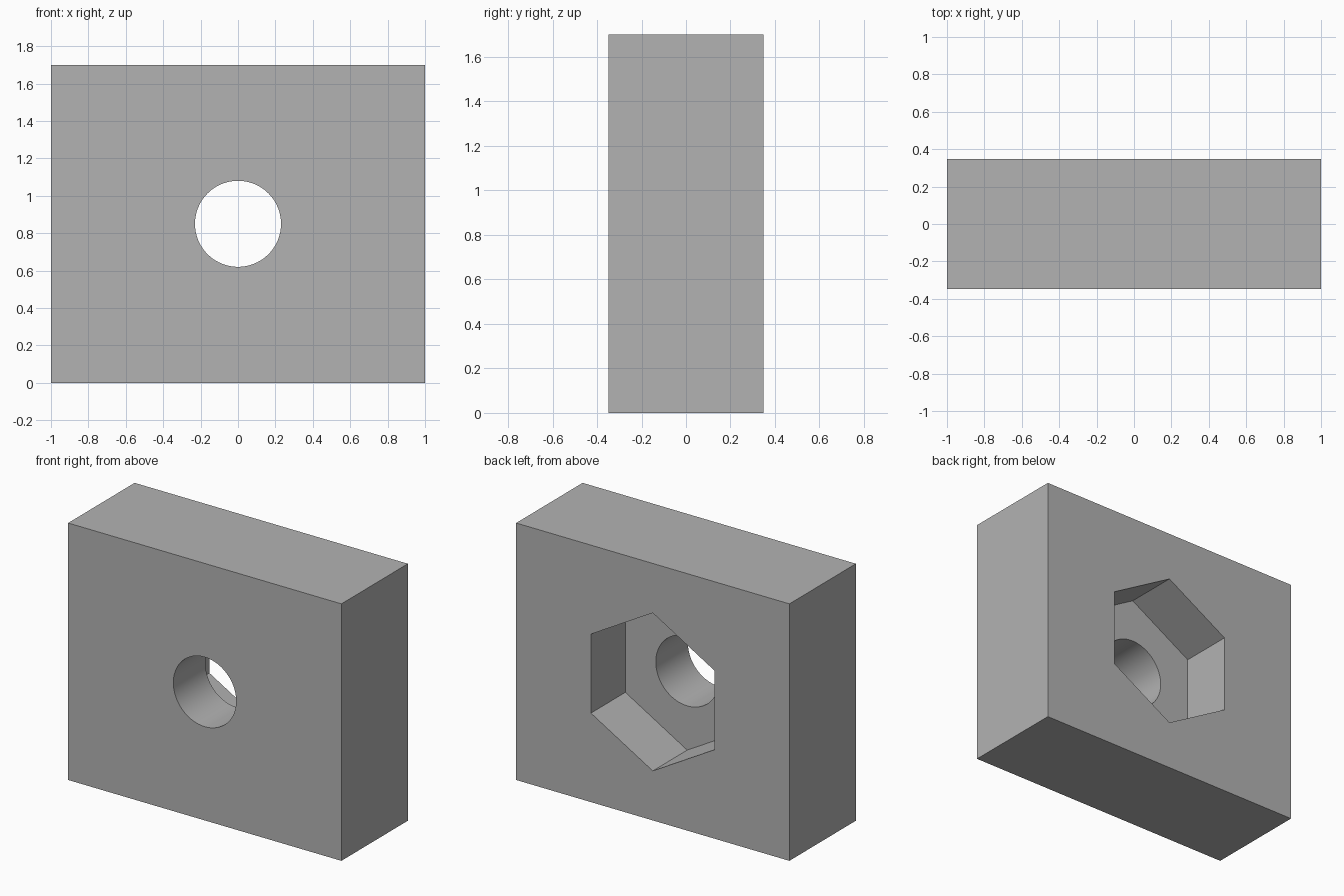
import bpy
from math import pi, radians

WIDTH, DEPTH, HEIGHT = 2.0, 0.695, 1.7
HOLE_RADIUS = 0.23
NUT_RADIUS, NUT_DEPTH = 0.5225, 0.36
BACK = DEPTH / 2
CENTRE_Z = HEIGHT / 2

default_cube = bpy.data.objects.get("Cube")
if default_cube:
    bpy.data.objects.remove(default_cube, do_unlink=True)

grey = bpy.data.materials.new("plain_grey")
grey.use_nodes = True
grey.diffuse_color = (0.45, 0.45, 0.45, 1)
grey.node_tree.nodes["Principled BSDF"].inputs["Base Color"].default_value = grey.diffuse_color


def cut_prism(target, name, sides, radius, y_from, y_to):
    """Cut a prism running along y out of the target; the first corner points up."""
    bpy.ops.mesh.primitive_cylinder_add(
        vertices=sides, radius=radius, depth=y_to - y_from,
        location=(0, (y_from + y_to) / 2, CENTRE_Z), rotation=(pi / 2, 0, 0))
    cutter = bpy.context.object
    cutter.name = name
    cutter.hide_render = True
    cutter.data.materials.append(grey)
    cut = target.modifiers.new(name, 'BOOLEAN')
    cut.operation = 'DIFFERENCE'
    cut.solver = 'EXACT'
    cut.object = cutter
    bpy.context.view_layer.objects.active = target
    bpy.ops.object.modifier_apply(modifier=cut.name)
    bpy.data.objects.remove(cutter, do_unlink=True)


# Solid block
bpy.ops.mesh.primitive_cube_add(size=1, location=(0, 0, CENTRE_Z))
block = bpy.context.object
block.name = "block"
block.scale = (WIDTH, DEPTH, HEIGHT)
bpy.ops.object.transform_apply(location=False, rotation=False, scale=True)
block.data.materials.append(grey)

# Hexagonal nut pocket in the back, then the round bolt hole right through
cut_prism(block, "nut_pocket", 6, NUT_RADIUS, BACK - NUT_DEPTH, BACK + 0.1)
cut_prism(block, "bolt_hole", 96, HOLE_RADIUS, -BACK - 0.1, BACK + 0.1)

# Smooth bore, crisp edges elsewhere
bpy.ops.object.select_all(action='DESELECT')
block.select_set(True)
bpy.context.view_layer.objects.active = block
bpy.ops.object.shade_smooth_by_angle(angle=radians(30))
